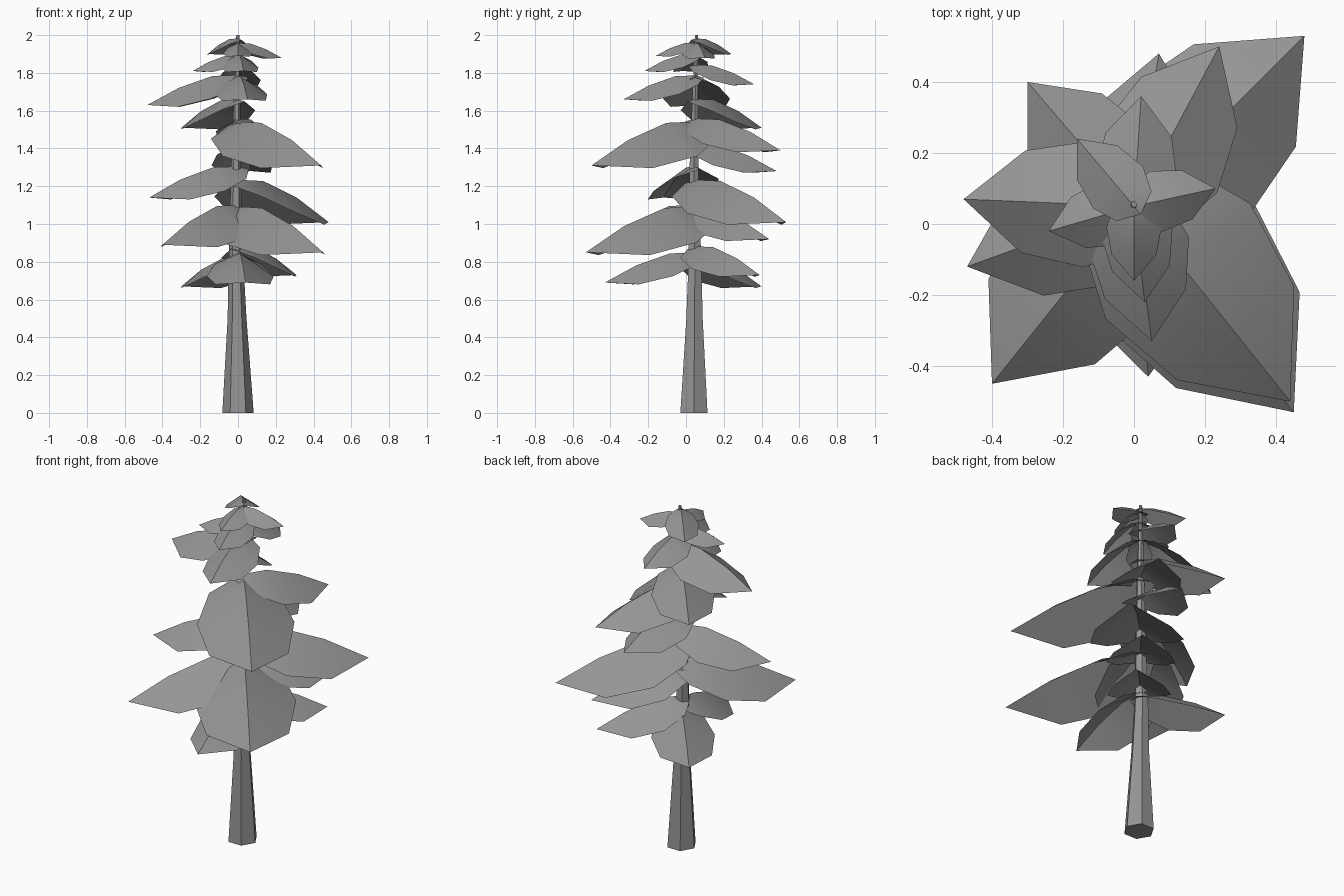
import bpy, bmesh, math
from mathutils import Vector

cube = bpy.data.objects.get("Cube")
if cube:
    bpy.data.objects.remove(cube, do_unlink=True)

# Single plain grey for the whole tree
GREY = (0.3, 0.3, 0.3, 1.0)
grey = bpy.data.materials.new("plain grey")
grey.use_nodes = True
grey.diffuse_color = GREY
grey.node_tree.nodes["Principled BSDF"].inputs["Base Color"].default_value = GREY


def make_object(name, bm, angle):
    mesh = bpy.data.meshes.new(name)
    bm.to_mesh(mesh)
    bm.free()
    mesh.materials.append(grey)
    obj = bpy.data.objects.new(name, mesh)
    bpy.context.collection.objects.link(obj)
    bpy.ops.object.select_all(action="DESELECT")
    obj.select_set(True)
    bpy.context.view_layer.objects.active = obj
    bpy.ops.object.shade_smooth_by_angle(angle=math.radians(angle))
    return obj


# Trunk: tapering six-sided rings (x, y, z, radius)
TRUNK = [(0, 0.042, 0, 0.083), (-0.005, 0.045, 0.5, 0.05), (-0.01, 0.047, 0.75, 0.041),
         (-0.01, 0.042, 1.3, 0.027), (0, 0.055, 2.0, 0.009)]


def make_trunk():
    bm = bmesh.new()
    rings = []
    for x, y, z, r in TRUNK:
        turns = [math.tau * i / 6 for i in range(6)]
        rings.append([bm.verts.new((x + r * math.cos(a), y + r * math.sin(a), z)) for a in turns])
    for low, high in zip(rings, rings[1:]):
        for i in range(6):
            j = (i + 1) % 6
            bm.faces.new((low[i], low[j], high[j], high[i]))
    bm.faces.new(rings[0][::-1])
    bm.faces.new(rings[-1])
    make_object("trunk", bm, 30)


# Bough section, relative to its length: along, ridge height, half width, edge height
SECTION = [(0.0, 0.33, 0.26, 0.2), (0.28, 0.32, 0.37, 0.07), (0.65, 0.19, 0.3, -0.02)]


def make_bough(name, tip):
    """Folded, drooping leaf sheet from the trunk to the given tip."""
    root = Vector((0, 0.05, tip[2]))
    out = Vector(tip) - root
    length = out.length
    out.normalize()
    side = Vector((-out.y, out.x, 0))
    bm = bmesh.new()

    def point(u, v, h):
        return bm.verts.new(root + (out * u + side * v + Vector((0, 0, h))) * length)

    base, end = point(-0.12, 0, 0.3), point(1, 0, 0)
    ridge = [point(u, 0, h) for u, h, _, _ in SECTION]
    for s in (1, -1):
        edge = [point(u, s * w, h) for u, _, w, h in SECTION]
        faces = [(base, ridge[0], edge[0]), (ridge[-1], end, edge[-1])]
        for i in range(len(SECTION) - 1):
            faces.append((ridge[i], ridge[i + 1], edge[i + 1], edge[i]))
        for f in faces:
            bm.faces.new(f if s > 0 else f[::-1])
    make_object(name, bm, 25)


# Bough tips from the crown down
TIPS = [
    (0.0, -0.16, 1.89), (-0.16, 0.24, 1.90), (0.23, 0.10, 1.88),
    (-0.24, -0.02, 1.81), (0.03, -0.22, 1.81), (0.02, 0.36, 1.74),
    (-0.48, 0.07, 1.63), (0.05, -0.33, 1.66), (-0.30, 0.40, 1.51),
    (0.24, 0.50, 1.39), (0.44, -0.50, 1.31), (0.07, 0.48, 1.28),
    (-0.47, -0.12, 1.14), (0.48, 0.53, 1.01), (0.31, 0.44, 0.92),
    (-0.40, -0.45, 0.89), (0.45, -0.53, 0.85),
    (0.31, 0.39, 0.73), (0.04, -0.43, 0.69), (-0.30, 0.40, 0.67),
]

make_trunk()
for n, tip in enumerate(TIPS, 1):
    make_bough(f"bough_{n}", tip)
